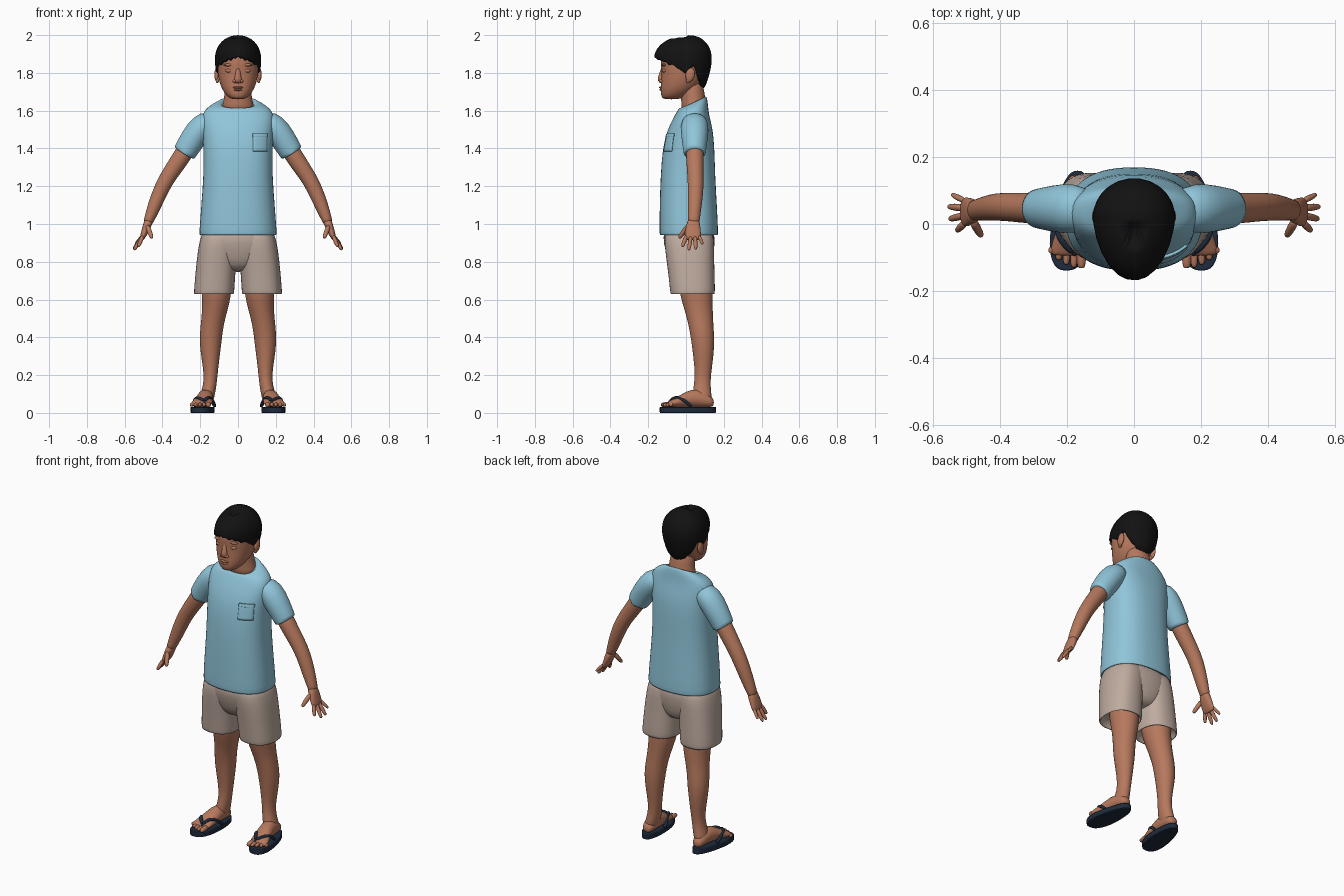
import bpy, bmesh, math
from mathutils import Vector, Matrix

if "Cube" in bpy.data.objects:
    bpy.data.objects.remove(bpy.data.objects["Cube"], do_unlink=True)

X, Y, Z = Vector((1, 0, 0)), Vector((0, 1, 0)), Vector((0, 0, 1))


def material(name, rgb, rough=0.8):
    m = bpy.data.materials.new(name)
    m.use_nodes = True
    m.diffuse_color = (*rgb, 1)
    bsdf = m.node_tree.nodes["Principled BSDF"]
    bsdf.inputs["Base Color"].default_value = (*rgb, 1)
    bsdf.inputs["Roughness"].default_value = rough
    return m


skin = material("warm skin", (0.47, 0.19, 0.11))
black = material("black hair", (0.006, 0.006, 0.006))
blue = material("light blue cotton", (0.28, 0.56, 0.70))
beige = material("beige cotton", (0.52, 0.41, 0.35))
navy = material("navy rubber", (0.013, 0.024, 0.045))


def finish(name, bm, mat, mirror=False, subsurf=1):
    """Turn a bmesh into a smooth, optionally mirrored object."""
    bmesh.ops.recalc_face_normals(bm, faces=bm.faces)
    mesh = bpy.data.meshes.new(name)
    bm.to_mesh(mesh)
    bm.free()
    mesh.materials.append(mat)
    for p in mesh.polygons:
        p.use_smooth = True
    ob = bpy.data.objects.new(name, mesh)
    bpy.context.collection.objects.link(ob)
    if mirror:
        ob.modifiers.new("mirror", "MIRROR").use_mirror_merge = False
    if subsurf:
        ob.modifiers.new("subsurf", "SUBSURF").levels = subsurf
    return ob


def power(v, p):
    return math.copysign(abs(v) ** (2 / p), v)


def loft(name, rings, mat, mirror=True, axis=None, ref=Y, p=2.0, segs=20):
    """Skin rings (x, y, z, width, depth, optional tilt) along their path."""
    bm = bmesh.new()
    pts = [Vector(r[:3]) for r in rings]
    loops = []
    for i, r in enumerate(rings):
        t = axis or (pts[min(i + 1, len(pts) - 1)] - pts[max(i - 1, 0)]).normalized()
        u = ref.cross(t).normalized()
        v = t.cross(u)
        tilt = r[5] if len(r) > 5 else 0
        loop = []
        for k in range(segs):
            a = math.tau * k / segs
            c, s = power(math.cos(a), p), power(math.sin(a), p)
            loop.append(bm.verts.new(pts[i] + u * c * r[3] + v * s * r[4] + t * tilt * s))
        loops.append(loop)
    for a, b in zip(loops, loops[1:]):
        for k in range(segs):
            n = (k + 1) % segs
            bm.faces.new((a[k], a[n], b[n], b[k]))
    bm.faces.new(loops[0])
    bm.faces.new(loops[-1])
    return finish(name, bm, mat, mirror)


def digit(name, a, b, r):
    """Rounded finger from a to b."""
    a, b = Vector(a), Vector(b)
    rings = [(*a.lerp(b, f), r * s, r * s) for f, s in
             ((0, 1), (0.45, 1.08), (0.85, 0.9), (0.97, 0.65), (1, 0.3))]
    loft(name, rings, skin, segs=8)


def ellipsoid(name, centre, size, mat, mirror=False, tilt=0):
    bm = bmesh.new()
    m = Matrix.Translation(centre) @ Matrix.Rotation(tilt, 4, "X") @ Matrix.Diagonal((*size, 1))
    bmesh.ops.create_uvsphere(bm, u_segments=20, v_segments=12, radius=1, matrix=m)
    return finish(name, bm, mat, mirror, 0)


def smoothstep_table(table, x):
    for (x0, y0), (x1, y1) in zip(table, table[1:]):
        if x <= x1:
            f = (x - x0) / (x1 - x0)
            return y0 + (y1 - y0) * f * f * (3 - 2 * f)
    return table[-1][1]


# Head and neck
loft("head", [(0, -.078, 1.66, .03, .04), (0, -.07, 1.672, .055, .062),
              (0, -.04, 1.71, .085, .095), (0, -.02, 1.76, .102, .112),
              (0, -.015, 1.81, .109, .115), (0, -.015, 1.86, .111, .122),
              (0, -.01, 1.92, .1, .115), (0, -.01, 1.96, .06, .07)],
     skin, mirror=False, axis=Z, p=2.15, segs=28)
loft("neck", [(0, .045, 1.58, .1, .075), (0, .042, 1.64, .08, .066),
              (0, .035, 1.69, .07, .064), (0, .025, 1.78, .07, .06)],
     skin, mirror=False, axis=Z)

# Face relief and ears
loft("nose", [(0, -.118, 1.835, .012, .012), (0, -.126, 1.8, .013, .014),
              (0, -.133, 1.768, .02, .02), (0, -.13, 1.75, .021, .014),
              (0, -.125, 1.744, .014, .008)], skin, mirror=False, axis=Z)
ellipsoid("nostril", (.017, -.13, 1.756), (.011, .013, .009), skin, True)
ellipsoid("eyelid", (.045, -.114, 1.812), (.023, .012, .011), skin, True)
ellipsoid("brow_ridge", (.045, -.115, 1.842), (.032, .014, .008), skin, True)
ellipsoid("upper_lip", (0, -.13, 1.723), (.028, .013, .006), skin)
ellipsoid("lower_lip", (0, -.128, 1.711), (.023, .013, .007), skin)
ellipsoid("ear", (.113, .022, 1.79), (.012, .024, .038), skin, True, -0.2)
ellipsoid("ear_lobe", (.109, .012, 1.76), (.009, .012, .014), skin, True)

# Hair cap: columns run from crown to an uneven hairline, then tuck inside
HAIRLINE = [(0, 1.88), (30, 1.865), (60, 1.835), (82, 1.795), (100, 1.835),
            (125, 1.76), (150, 1.725), (180, 1.715)]


def hair_point(a, z, shrink=1.0):
    """Point on the hair surface; a is the angle from the front."""
    if z > 1.87:
        s = (1 - min(1, (z - 1.87) / .13) ** 2.2) ** 0.5
    else:
        s = 1 - 0.32 * ((1.87 - z) / .15) ** 1.6 * (1 if math.cos(a) < 0 else 0.4)
    s *= shrink
    front = max(0, math.cos(a))
    x = math.sin(a) * .123 * s * (1 - .1 * front)
    return Vector((x, .02 - math.cos(a) * (.19 if front else .117) * s, z - .025 * front ** 2 * (z > 1.99)))


bm = bmesh.new()
COLS, ROWS = 72, 14
crown = bm.verts.new((0, .01, 2.0))
columns = []
for i in range(COLS):
    a = math.tau * i / COLS
    deg = math.degrees(min(a, math.tau - a))
    low = smoothstep_table(HAIRLINE, deg) + (.007 if i % 3 == 0 else -.004) * (1 if deg < 75 else .5)
    col = []
    for j in range(1, ROWS + 1):
        f = j / ROWS
        z = 2.0 - (2.0 - low) * f ** 1.7
        tuft = 1 + .008 * math.sin(i * 2.1 + j * 0.5) * f
        col.append(bm.verts.new(hair_point(a, z, tuft)))
    col.append(bm.verts.new(hair_point(a, low + .004, .72)))
    columns.append(col)
for a, b in zip(columns, columns[1:] + columns[:1]):
    bm.faces.new((crown, a[0], b[0]))
    for j in range(ROWS):
        bm.faces.new((a[j], a[j + 1], b[j + 1], b[j]))
finish("hair", bm, black)

# T-shirt
shirt = loft("shirt_body", [
    (0, .015, .97, .185, .135), (0, .015, .942, .198, .149), (0, .015, .94, .204, .154),
    (0, .015, .955, .206, .156), (0, .012, 1.1, .195, .152), (0, .01, 1.25, .183, .145),
    (0, .013, 1.4, .183, .138), (0, .022, 1.5, .19, .121), (0, .03, 1.565, .194, .095),
    (0, .036, 1.605, .178, .082, .005), (0, .04, 1.633, .137, .075, .018),
    (0, .04, 1.645, .1, .068, .031), (0, .04, 1.643, .092, .062, .031),
    (0, .04, 1.625, .086, .055, .03)], blue, mirror=False, axis=Z, p=2.4, segs=32)
loft("sleeve", [(.13, .045, 1.565, .045, .055), (.185, .046, 1.525, .072, .078),
                (.24, .046, 1.45, .068, .07), (.282, .046, 1.38, .063, .06),
                (.288, .046, 1.37, .062, .059), (.287, .046, 1.372, .054, .052),
                (.27, .046, 1.4, .05, .048)], blue)


def draped_panel(name, x0, x1, z0, z1, n, mat, thick):
    """Thin cloth panel projected onto the front of the shirt."""
    bm = bmesh.new()
    bmesh.ops.create_grid(bm, x_segments=n, y_segments=n, size=0.5)
    for v in bm.verts:
        v.co = ((x0 + x1) / 2 + v.co.x * (x1 - x0), -.25, (z0 + z1) / 2 + v.co.y * (z1 - z0))
    ob = finish(name, bm, mat, subsurf=0)
    wrap = ob.modifiers.new("drape", "SHRINKWRAP")
    wrap.target, wrap.wrap_method = shirt, "PROJECT"
    wrap.use_project_y, wrap.offset = True, thick / 2
    solid = ob.modifiers.new("cloth", "SOLIDIFY")
    solid.thickness, solid.offset = thick, 0


draped_panel("chest_pocket", .08, .155, 1.385, 1.475, 8, blue, .006)
draped_panel("pocket_hem", .078, .157, 1.46, 1.478, 8, blue, .009)

# Shorts
loft("shorts_leg", [(.127, .035, .68, .09, .1), (.127, .035, .632, .1, .11),
                    (.127, .035, .625, .106, .117), (.127, .035, .64, .108, .12),
                    (.121, .03, .72, .107, .123), (.113, .022, .82, .106, .128),
                    (.1, .016, .92, .104, .135), (.09, .015, .99, .09, .12)],
     beige, axis=Z, p=2.4)
loft("shorts_seat", [(0, .03, .745, .06, .07), (0, .025, .78, .13, .11), (0, .02, .86, .19, .13),
                     (0, .015, .93, .198, .142), (0, .015, 1.0, .17, .12)],
     beige, mirror=False, axis=Z, p=2.4)

# Legs and feet
loft("leg", [(.115, .045, .74, .085, .095), (.113, .055, .62, .079, .088),
             (.123, .068, .54, .067, .074), (.138, .08, .46, .061, .066),
             (.146, .09, .38, .06, .062), (.146, .092, .29, .048, .053),
             (.144, .09, .2, .036, .042), (.15, .085, .14, .036, .045),
             (.163, .085, .09, .04, .052), (.168, .085, .05, .034, .05)], skin, axis=Z)
loft("foot", [(.168, .148, .055, .018, .018), (.168, .13, .06, .035, .031),
              (.17, .06, .082, .042, .052), (.177, 0, .071, .045, .043),
              (.189, -.05, .055, .055, .027), (.196, -.085, .047, .055, .018),
              (.198, -.095, .046, .045, .012)], skin, axis=-Y, ref=Z)
for i in range(5):
    f = i / 4
    x = .157 + .085 * f
    digit(f"toe_{i + 1}", (x, -.07, .046), (x + .006 * f, -.132 + .045 * f * f, .042),
          .015 if i == 0 else .0115)

# Flip-flops: outlined sole with a thong strap
bm = bmesh.new()
outline = []
for k in range(40):
    a = math.tau * k / 40
    y = .01 - .149 * math.cos(a)
    front = (1 + math.cos(a)) / 2
    half = .051 + .021 * front ** 1.3
    outline.append(bm.verts.new((.168 + .033 * front + power(math.sin(a), 2.5) * half, y, 0)))
base = bm.faces.new(outline)
top = bmesh.ops.extrude_face_region(bm, geom=[base])["geom"]
bmesh.ops.translate(bm, vec=Z * .032, verts=[e for e in top if isinstance(e, bmesh.types.BMVert)])
sole = finish("sandal_sole", bm, navy, True, 0)
bevel = sole.modifiers.new("bevel", "BEVEL")
bevel.width, bevel.segments = .004, 2
bpy.context.view_layer.objects.active = sole
sole.select_set(True)
bpy.ops.object.shade_smooth_by_angle()
toe_post = (.178, -.085, .062)
for side, mid, end in (("inner", (.148, -.035, .08), (.122, .03, .03)),
                       ("outer", (.222, -.035, .078), (.226, .03, .03))):
    a, m, e = Vector(toe_post), Vector(mid), Vector(end)
    path = [a * (1 - t) ** 2 + (m * 2 - (a + e) / 2) * 2 * t * (1 - t) + e * t * t
            for t in (q / 8 for q in range(9))]
    loft(f"strap_{side}", [(*q, .011, .009) for q in path], navy, ref=Z, segs=8)
loft("strap_toe_post", [(.178, -.092, .02, .006, .006), (.178, -.09, .05, .007, .007),
                        (.178, -.085, .068, .01, .01)], navy, axis=Z, segs=8)

# Arms and hands
loft("arm", [(.235, .046, 1.46, .05, .05), (.305, .047, 1.345, .048, .047),
             (.365, .05, 1.26, .043, .043), (.405, .052, 1.19, .041, .042),
             (.445, .046, 1.09, .036, .037), (.468, .042, 1.03, .028, .031),
             (.48, .04, 1.0, .025, .033)], skin)
loft("palm", [(.467, .041, 1.03, .025, .029), (.482, .038, .99, .022, .038),
              (.497, .036, .95, .018, .044), (.507, .036, .925, .013, .043),
              (.511, .036, .915, .008, .036)], skin, p=2.3)
FINGERS = {"index": (.004, (.528, -.02, .88)), "middle": (.026, (.55, .015, .862)),
           "ring": (.047, (.553, .052, .866)), "little": (.068, (.543, .088, .893))}
for name, (y, tip) in FINGERS.items():
    digit(f"{name}_finger", (.503, y, .94), tip, .0095 if name == "little" else .0115)
digit("thumb", (.482, .012, .995), (.455, -.036, .925), .0135)
